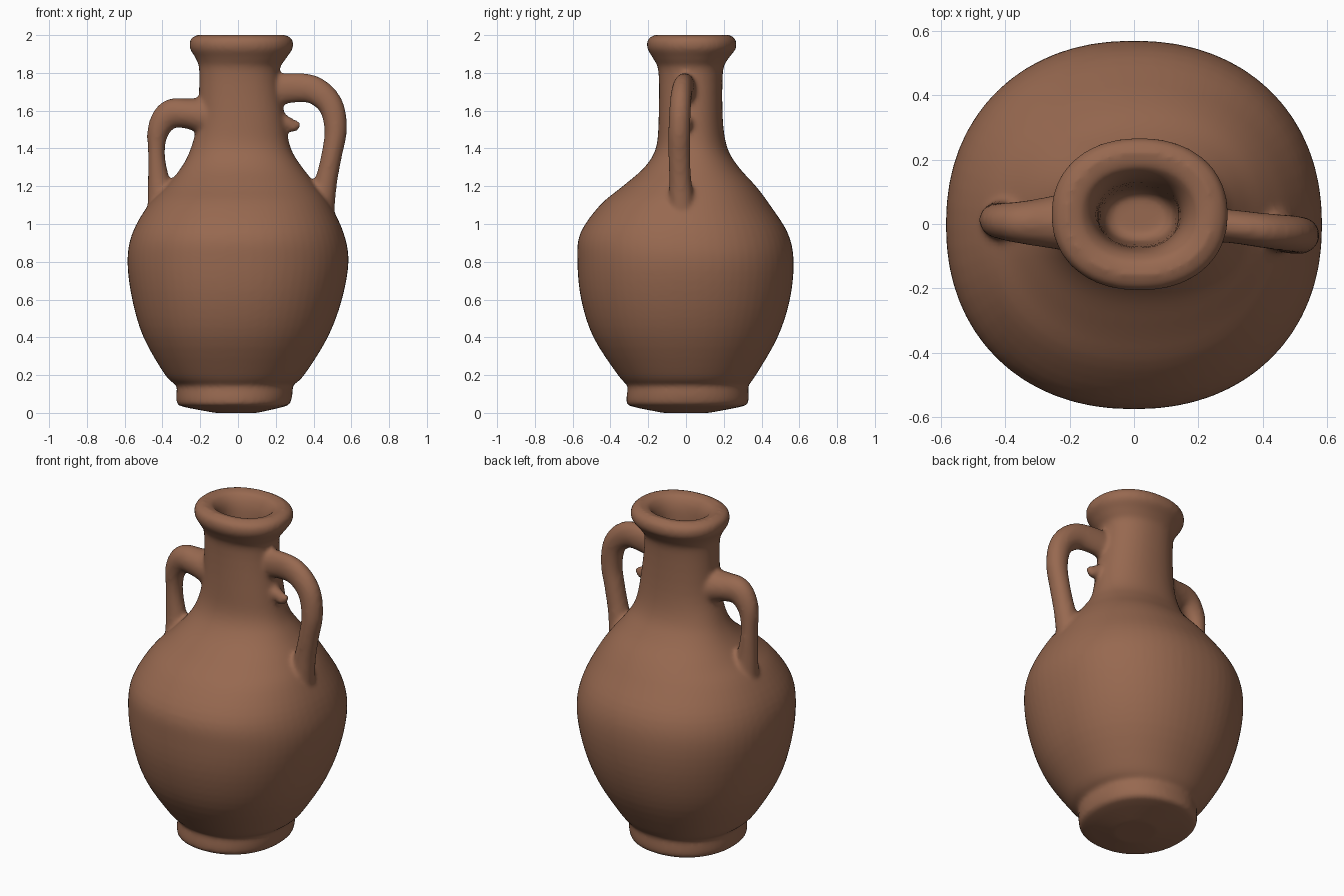
import bpy, bmesh, math
from mathutils import Vector

clay = bpy.data.materials.new("terracotta clay")
clay.diffuse_color = (0.31, 0.14, 0.08, 1)


def spline(rows, steps=4):
    """Catmull-Rom interpolation through rows of numbers."""
    pts = [rows[0]] + rows + [rows[-1]]
    out = []
    for a, b, c, d in zip(pts, pts[1:], pts[2:], pts[3:]):
        for s in range(steps):
            t = s / steps
            out.append([0.5 * (2 * q + (r - p) * t + (2 * p - 5 * q + 4 * r - u) * t * t
                               + (3 * q - p - 3 * r + u) * t ** 3)
                        for p, q, r, u in zip(a, b, c, d)])
    return out + [rows[-1]]


def loft(bm, rings):
    """Closed solid through rings of equal point count."""
    loops = [[bm.verts.new(p) for p in ring] for ring in rings]
    n = len(loops[0])
    for a, b in zip(loops, loops[1:]):
        for i in range(n):
            j = (i + 1) % n
            bm.faces.new((a[i], a[j], b[j], b[i]))
    bm.faces.new(loops[0][::-1])
    bm.faces.new(loops[-1])


def body_ring(z, x0, x1, y0, y1, n=64):
    """Slightly squarish oval between the given limits."""
    pts = []
    for i in range(n):
        a = 2 * math.pi * i / n
        c, s = math.cos(a), math.sin(a)
        c = math.copysign(abs(c) ** 0.92, c)
        s = math.copysign(abs(s) ** 0.92, s)
        pts.append(((x0 + x1) / 2 + c * (x1 - x0) / 2, (y0 + y1) / 2 + s * (y1 - y0) / 2, z))
    return pts


def tube(bm, rows, n=20):
    """Handle along rows of x, y, z, radius in plane, radius across."""
    rows = spline(rows, 5)
    rings = []
    for k, (x, y, z, r, w) in enumerate(rows):
        p, q = rows[max(k - 1, 0)], rows[min(k + 1, len(rows) - 1)]
        d = Vector((q[0] - p[0], 0, q[2] - p[2])).normalized()
        side = Vector((d.z, 0, -d.x))
        across = Vector((0, 1, 0))
        rings.append([Vector((x, y, z)) + side * r * math.cos(2 * math.pi * i / n)
                      + across * w * math.sin(2 * math.pi * i / n) for i in range(n)])
    loft(bm, rings)


bm = bmesh.new()

# Foot, belly, shoulder, neck and rim: z, x min, x max, y min, y max
outer = [
    [0.0, -0.12, 0.10, -0.12, 0.12],
    [0.035, -0.30, 0.25, -0.29, 0.30],
    [0.06, -0.325, 0.28, -0.315, 0.33],
    [0.12, -0.325, 0.29, -0.31, 0.33],
    [0.145, -0.325, 0.29, -0.31, 0.33],
    [0.20, -0.385, 0.35, -0.36, 0.37],
    [0.40, -0.50, 0.475, -0.49, 0.485],
    [0.60, -0.56, 0.55, -0.555, 0.55],
    [0.80, -0.585, 0.585, -0.575, 0.57],
    [0.95, -0.56, 0.56, -0.56, 0.54],
    [1.10, -0.475, 0.49, -0.455, 0.445],
    [1.20, -0.38, 0.42, -0.335, 0.37],
    [1.30, -0.30, 0.34, -0.22, 0.28],
    [1.40, -0.25, 0.28, -0.16, 0.22],
    [1.55, -0.215, 0.25, -0.145, 0.195],
    [1.80, -0.205, 0.22, -0.145, 0.195],
    [1.87, -0.22, 0.25, -0.17, 0.22],
    [1.93, -0.255, 0.29, -0.205, 0.265],
    [1.98, -0.25, 0.285, -0.20, 0.26],
    [2.003, -0.21, 0.245, -0.16, 0.225]]
# Mouth and hollow of the neck
inner = [
    [1.995, -0.165, 0.20, -0.12, 0.18],
    [1.95, -0.13, 0.165, -0.09, 0.15],
    [1.85, -0.115, 0.145, -0.075, 0.13],
    [1.50, -0.10, 0.13, -0.06, 0.11],
    [1.44, -0.06, 0.09, -0.03, 0.08]]
loft(bm, [body_ring(*row) for row in spline(outer) + spline(inner)])

# Short handle on the left
tube(bm, [
    [-0.17, 0.01, 1.57, 0.10, 0.10],
    [-0.27, 0.005, 1.585, 0.08, 0.08],
    [-0.36, 0.005, 1.58, 0.078, 0.065],
    [-0.42, 0.01, 1.50, 0.06, 0.055],
    [-0.432, 0.015, 1.38, 0.045, 0.05],
    [-0.42, 0.015, 1.23, 0.058, 0.055],
    [-0.40, 0.01, 1.08, 0.08, 0.07]])

# Tall handle on the right
tube(bm, [
    [0.15, 0.0, 1.70, 0.09, 0.06],
    [0.28, -0.005, 1.72, 0.08, 0.053],
    [0.40, -0.02, 1.71, 0.075, 0.055],
    [0.49, -0.03, 1.63, 0.067, 0.057],
    [0.517, -0.035, 1.50, 0.06, 0.058],
    [0.495, -0.035, 1.36, 0.055, 0.058],
    [0.465, -0.03, 1.22, 0.06, 0.06],
    [0.43, -0.02, 1.05, 0.08, 0.075]])

# Small broken spur on the neck under the tall handle
tube(bm, [
    [0.20, 0.0, 1.55, 0.05, 0.05],
    [0.26, 0.0, 1.535, 0.036, 0.036],
    [0.295, 0.0, 1.515, 0.03, 0.028],
    [0.325, 0.0, 1.54, 0.014, 0.014]])

bmesh.ops.recalc_face_normals(bm, faces=bm.faces)
mesh = bpy.data.meshes.new("jug")
bm.to_mesh(mesh)
bm.free()
mesh.materials.append(clay)
jug = bpy.data.objects.new("jug", mesh)
bpy.context.collection.objects.link(jug)

# Fuse the parts into one piece of clay and soften the joints
fuse = jug.modifiers.new("fuse", "REMESH")
fuse.mode = "VOXEL"
fuse.voxel_size = 0.013
fuse.use_smooth_shade = True
soften = jug.modifiers.new("soften", "SMOOTH")
soften.factor = 0.5
soften.iterations = 6
